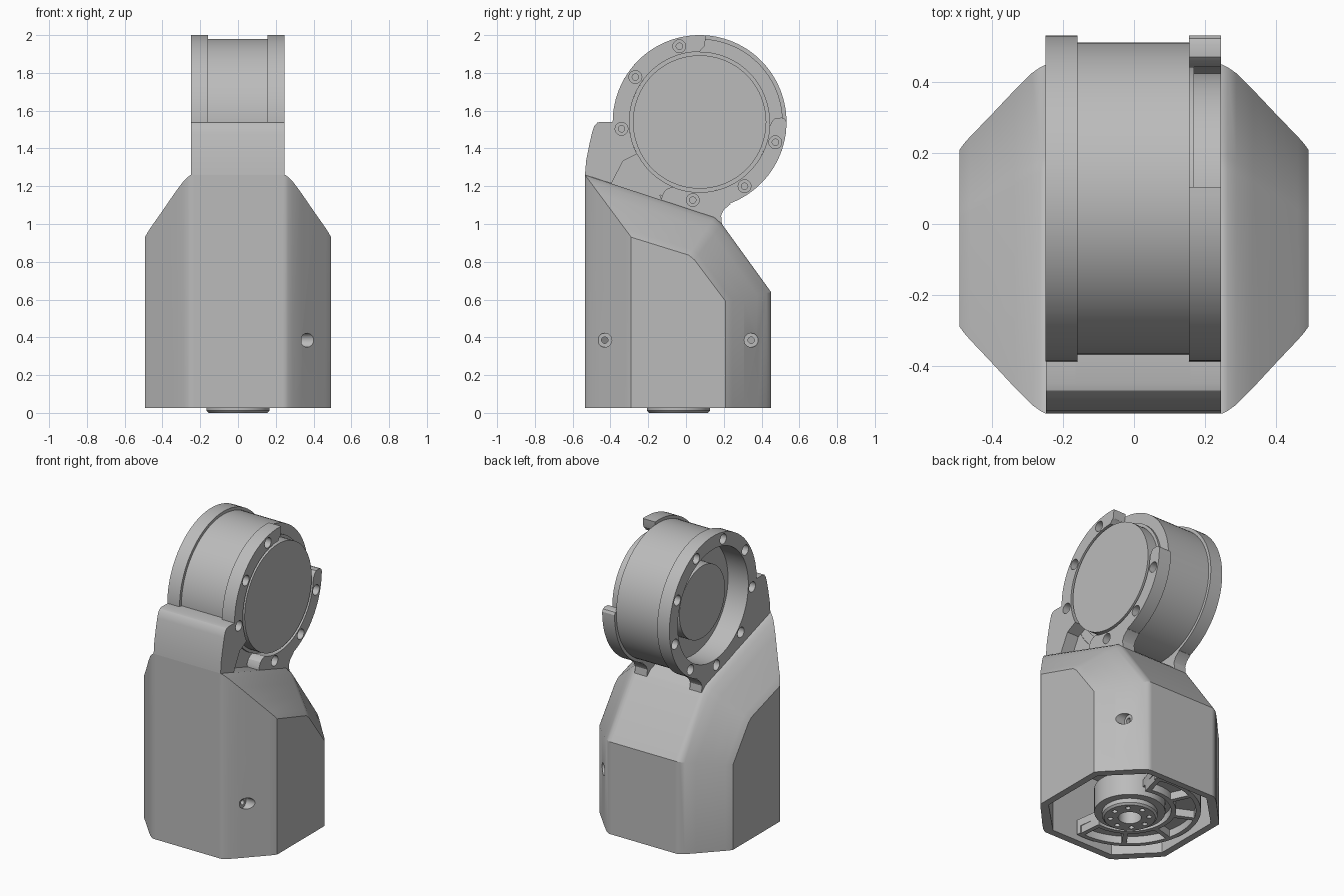
import bpy, bmesh
from math import sin, cos, pi, radians
from mathutils import Vector, Matrix

if "Cube" in bpy.data.objects:
    bpy.data.objects.remove(bpy.data.objects["Cube"])

grey = bpy.data.materials.new("plain_grey")
grey.use_nodes = True
grey.diffuse_color = (0.5, 0.5, 0.5, 1)
grey.node_tree.nodes["Principled BSDF"].inputs["Base Color"].default_value = (0.5, 0.5, 0.5, 1)

HEAD = (0.072, 1.54)          # head centre in (y, z)
BASE = (0, -0.04)             # base centre in (x, y)
R_OUT, R_IN, R_BOLT = 0.46, 0.372, 0.415


def finish(bm, name):
    bmesh.ops.recalc_face_normals(bm, faces=bm.faces)
    mesh = bpy.data.meshes.new(name)
    bm.to_mesh(mesh)
    bm.free()
    mesh.materials.append(grey)
    obj = bpy.data.objects.new(name, mesh)
    bpy.context.collection.objects.link(obj)
    return obj


def activate(obj):
    bpy.ops.object.select_all(action='DESELECT')
    obj.select_set(True)
    bpy.context.view_layer.objects.active = obj


def cut(obj, cutter):
    mod = obj.modifiers.new("cut", 'BOOLEAN')
    mod.operation, mod.solver, mod.object = 'DIFFERENCE', 'EXACT', cutter
    activate(obj)
    bpy.ops.object.modifier_apply(modifier=mod.name)
    bpy.data.objects.remove(cutter)


def bores(obj, centres, radius, depth, axis='X'):
    """Cut round holes, each reaching `depth` to both sides of its centre."""
    bm = bmesh.new()
    turn = Matrix.Rotation(pi / 2, 4, 'Y') if axis == 'X' else Matrix()
    for c in centres:
        bmesh.ops.create_cone(bm, cap_ends=True, segments=20, radius1=radius, radius2=radius,
                              depth=2 * depth, matrix=Matrix.Translation(c) @ turn)
    cut(obj, finish(bm, "cutter"))


def prism(name, pts, lo, hi, axis='X'):
    """Extrude a (y, z) profile along x, or an (x, y) profile along z."""
    bm = bmesh.new()
    place = (lambda a, b: (lo, a, b)) if axis == 'X' else (lambda a, b: (a, b, lo))
    step = (hi - lo, 0, 0) if axis == 'X' else (0, 0, hi - lo)
    face = bm.faces.new([bm.verts.new(place(a, b)) for a, b in pts])
    new = bmesh.ops.extrude_face_region(bm, geom=[face])["geom"]
    bmesh.ops.translate(bm, vec=step, verts=[v for v in new if isinstance(v, bmesh.types.BMVert)])
    return finish(bm, name)


def lathe(name, profile, axis='X', steps=96):
    """Spin a closed profile of (along, radius) about the head or base axis."""
    bm = bmesh.new()
    if axis == 'X':
        cent, ax = Vector((0, *HEAD)), (1, 0, 0)
        verts = [bm.verts.new(cent + Vector((a, 0, r))) for a, r in profile]
    else:
        cent, ax = Vector((*BASE, 0)), (0, 0, 1)
        verts = [bm.verts.new(cent + Vector((r, 0, a))) for a, r in profile]
    edges = [bm.edges.new((v, verts[i - 1])) for i, v in enumerate(verts)
             if profile[i][1] > 0 or profile[i - 1][1] > 0]
    bmesh.ops.spin(bm, geom=verts + edges, cent=cent, axis=ax, angle=2 * pi, steps=steps)
    bmesh.ops.remove_doubles(bm, verts=bm.verts, dist=0.0002)
    bmesh.ops.dissolve_degenerate(bm, edges=bm.edges, dist=0.0001)
    return finish(bm, name)


def polar(r, deg, centre=HEAD):
    return centre[0] + r * cos(radians(deg)), centre[1] + r * sin(radians(deg))


def arc(r, a0, a1, centre=HEAD, n=40):
    return [polar(r, a0 + (a1 - a0) * i / n, centre) for i in range(n + 1)]


def bolts(x, first, count):
    return [(x, *polar(R_BOLT, first + 40 * k)) for k in range(count)]


# Housing: side profile, rounded over into chamfers that end at narrower flanks
outer = [(-.535, .025), (-.535, 1.26), (.15, 1.035), (.19, 1.0), (.45, .64), (.45, .025)]
inner = [(-.29, .025), (-.29, .93), (.015, .835), (.045, .81), (.21, .59), (.21, .025)]
steps = [(0, -.06), (0, 0), (.03, .06), (.1, .16), (.3, .36), (.6, .64), (.85, .88), (.93, .95), (1, 1)]
sections = [(.25 + .2425 * across, [Vector(o).lerp(Vector(n), inward) for o, n in zip(outer, inner)])
            for inward, across in steps]
bm = bmesh.new()
rings = [[bm.verts.new((side * x, p.x, p.y)) for p in loop]
         for side, part in ((-1, sections[::-1]), (1, sections)) for x, loop in part]
for a, b in zip(rings, rings[1:]):
    for k in range(6):
        bm.faces.new((a[k], a[k - 1], b[k - 1], b[k]))
bm.faces.new(rings[0])
bm.faces.new(rings[-1])
housing = finish(bm, "housing")

# Hollow underside
wide, narrow = .447, .23
corners = [(narrow, wide), (wide, narrow), (wide, -narrow), (narrow, -wide)]
corners += [(-x, -y) for x, y in corners]
cut(housing, prism("cutter", [(x, BASE[1] + y) for x, y in corners], -.1, .5, 'Z'))

# Screw holes through two chamfers
spots = [(.425, y, .385) for y in (-.43, .345)]
bores(housing, spots, .037, .09)
bores(housing, spots, .017, .2)

# Neck: front block, and webs under the head
crest = [(-.535, 1.26), (-.528, 1.34), (-.512, 1.42), (-.497, 1.485), (-.485, 1.52), (-.47, 1.536), (-.45, 1.541)]
fillet = [(.235, 1.105), (.2, 1.075), (.186, 1.045), (.19, 1.0), (.1, .95)]
foot = [(-.44, 1.15)]
prism("neck_middle", crest + arc(.43, 180, 240) + [(-.1, 1.05)] + foot, -.165, .16)
prism("neck_right_web", crest + arc(.454, 180, 290) + fillet + foot, -.248, -.16)
prism("neck_left_front", crest + arc(.454, 180, 207) + [(-.395, 1.215)], .155, .246)
prism("neck_left_web", arc(.454, 244, 290) + fillet + [(-.13, 1.08)], .155, .246)

# Drum with recessed hub on one end and raised round cover on the other
lathe("drum", [(-.17, 0), (-.17, .24), (-.10, .24), (-.10, R_IN), (-.165, R_IN), (-.165, .44),
               (.157, .44), (.157, R_IN), (.17, R_IN), (.17, .353), (.246, .353), (.246, 0)])

# Full flange with nine bolt holes
flange = lathe("right_flange", [(-.25, R_IN), (-.25, R_OUT), (-.16, R_OUT), (-.16, R_IN)])
bores(flange, bolts(-.25, 25, 9), .034, .06)
bores(flange, bolts(-.25, 25, 9), .017, .2)

# Two partial flanges; free ends are rounded lugs
upper = [polar(.39, 88), polar(.4, 86.5), polar(.42, 86)] + arc(R_OUT, 86, 207) + arc(R_IN, 207, 90)
lower = ([polar(.385, 245), polar(.41, 243), polar(.44, 243)] + arc(R_OUT, 244, 360)
         + [polar(.452, 362), polar(.435, 363), polar(.4, 363), polar(.385, 361)]
         + arc(R_IN, 357, 248))
for name, outline, first in (("upper", upper, 105), ("lower", lower, 265)):
    part = prism("left_flange_" + name, outline, .155, .246)
    bores(part, bolts(.246, first, 3), .034, .05)
    bores(part, bolts(.246, first, 3), .017, .2)

# Mount inside the underside: a pocketed wheel, left open on one side
OPEN0, OPEN1 = 72, 278


def sector(name, r0, r1, lo, hi):
    pts = arc(r1, OPEN0, OPEN1, BASE, 60) + arc(r0, OPEN1, OPEN0, BASE, 60)
    prism(name, pts, lo, hi, 'Z')


sector("mount_plate", .1, .43, .1, .15)
sector("mount_rim", .4, .43, .05, .11)
sector("mount_inner_rim", .25, .28, .05, .11)
lathe("mount_collar", [(.04, .16), (.04, .215), (.2, .215), (.2, .16)], 'Z')
hub = lathe("mount_hub", [(.0, .07), (.0, .155), (.012, .167), (.2, .167), (.2, .07)], 'Z')
bores(hub, [(*polar(.118, 45 * k, BASE), 0) for k in range(8)], .016, .05, 'Z')
bm = bmesh.new()
for k in range(6):
    turn = Matrix.Rotation(radians(OPEN0 + 3 + 40 * k), 4, 'Z')
    bmesh.ops.create_cube(bm, size=1, matrix=Matrix.Translation((*BASE, .08)) @ turn
                          @ Matrix.Translation((.34, 0, 0)) @ Matrix.Diagonal((.13, .03, .06, 1)))
finish(bm, "mount_spokes")

for obj in bpy.context.collection.objects:
    if obj.type == 'MESH' and grey.name in obj.data.materials:
        activate(obj)
        bpy.ops.object.shade_smooth_by_angle(angle=radians(28))
